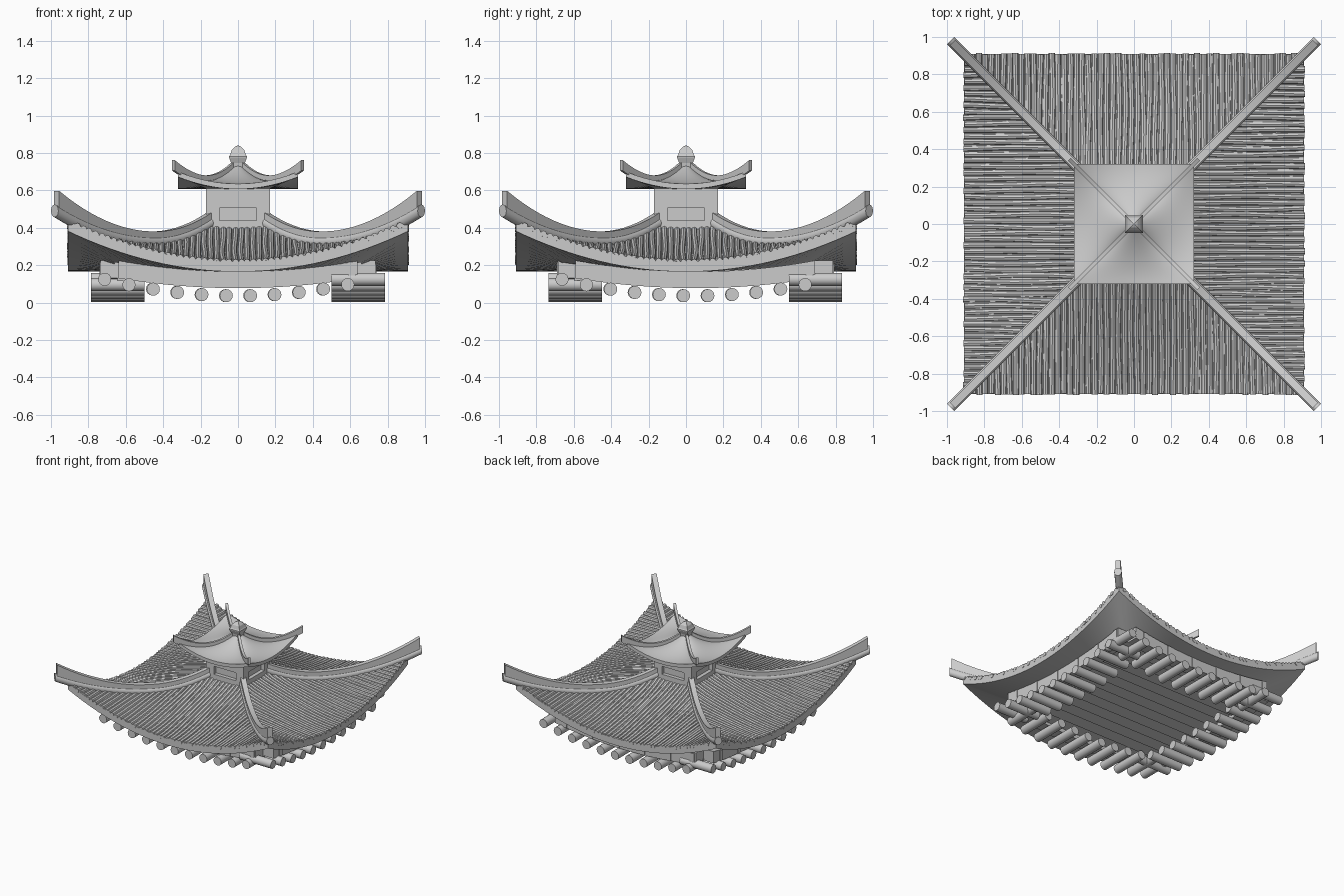
import bpy, bmesh, math, random
from mathutils import Matrix, Vector

if "Cube" in bpy.data.objects:
    bpy.data.objects.remove(bpy.data.objects["Cube"])

random.seed(4)
BASE_Y = 0.05  # the timber frame sits slightly behind the roof centre


def loft(bm, rows, k=0, dy=0):
    """Closed cross-sections joined into a capped solid, turned k quarter turns."""
    m = Matrix.Rotation(k * math.pi / 2, 3, 'Z')
    off = Vector((0, dy, 0))
    vs = [[bm.verts.new(m @ Vector(p) + off) for p in r] for r in rows]
    n = len(rows[0])
    for a, b in zip(vs, vs[1:]):
        for i in range(n):
            j = (i + 1) % n
            bm.faces.new((a[i], a[j], b[j], b[i]))
    bm.faces.new(vs[0])
    bm.faces.new(vs[-1])


def box(bm, x0, x1, y0, y1, z0, z1, k=0, dy=0):
    loft(bm, [[(x, y0, z0), (x, y1, z0), (x, y1, z1), (x, y0, z1)] for x in (x0, x1)], k, dy)


def finish(name, bm, smooth=True):
    bmesh.ops.recalc_face_normals(bm, faces=bm.faces)
    me = bpy.data.meshes.new(name)
    bm.to_mesh(me)
    bm.free()
    ob = bpy.data.objects.new(name, me)
    bpy.context.collection.objects.link(ob)
    if smooth:
        bpy.ops.object.select_all(action='DESELECT')
        ob.select_set(True)
        bpy.context.view_layer.objects.active = ob
        bpy.ops.object.shade_smooth_by_angle(angle=math.radians(35))
    return ob


# roof height functions: along the middle of a side, and along the hip
def low_mid(d):
    return 0.22 + 0.17 * max(0, (0.91 - d) / 0.74) ** 1.5


def low_hip(d):
    return 0.31 + (1.15 if d < 0.45 else 0.6) * (d - 0.45) ** 2


def up_mid(d):
    return 0.635 + 0.115 * max(0, (0.32 - d) / 0.32) ** 1.8


def up_hip(d):
    return 0.65 + (3.5 if d < 0.17 else 2.2) * (d - 0.17) ** 2


def height(mid, hip, d, s):
    return mid(d) + (hip(d) - mid(d)) * s * s


def roof(name, mid, hip, d0, d1, shell, band, soffit_d, soffit_z):
    """Curved top, eave band, and a soffit running inward to soffit_d."""
    bm = bmesh.new()
    ds = [d0 + (d1 - d0) * i / 14 for i in range(15)]
    inner = [d for d in ds if d < soffit_d - 0.005]
    for k in range(4):
        rows = []
        for i in range(33):
            s = -1 + i / 16
            h = [(d, height(mid, hip, d, s)) for d in ds]
            sec = h + [(d1, h[-1][1] - band), (soffit_d, soffit_z(s)),
                       (soffit_d, height(mid, hip, soffit_d, s) - shell)]
            sec += [(d, height(mid, hip, d, s) - shell) for d in reversed(inner)]
            rows.append([(s * d, -d, z) for d, z in sec])
        loft(bm, rows, k)
    finish(name, bm)


roof("main_roof", low_mid, low_hip, 0.14, 0.91, 0.02, 0.055, 0.66, lambda s: 0.165 + 0.05 * s * s)
roof("upper_roof", up_mid, up_hip, 0.004, 0.32, 0.01, 0.028, 0.165, lambda s: 0.608)

# slightly wavy tile rolls running down each side of the main roof
bm = bmesh.new()
N, R = 56, 0.0165
for k in range(4):
    for i in range(N):
        x = -0.893 + 1.786 * i / (N - 1)
        start, end = max(0.16, abs(x)), 0.91 + random.uniform(-0.004, 0.004)
        ph, amp = random.uniform(0, 6.3), random.uniform(0.001, 0.005)
        steps = max(2, int((end - start) / 0.06))
        rows = []
        for j in range(steps + 1):
            d = start + (end - start) * j / steps
            cx = x + amp * math.sin(9 * d + ph)
            cz = height(low_mid, low_hip, d, min(1, abs(cx) / d)) - 0.004
            rows.append([(cx + R * math.cos(a * math.pi / 4), -d, cz + R * math.sin(a * math.pi / 4))
                         for a in range(8)])
        loft(bm, rows, k)
finish("roof_tiles", bm)


def ridges(name, hip, d0, d1, section):
    """Four hip ridges; section(d) gives (sideways, up) points."""
    bm = bmesh.new()
    r = math.sqrt(0.5)
    for k in range(4):
        rows = []
        for i in range(25):
            d = d0 + (d1 - d0) * i / 24
            rows.append([(d + u * r, -d + u * r, hip(d) + v) for u, v in section(d)])
        loft(bm, rows, k)
    finish(name, bm)


ridges("ridge_rolls", low_hip, 0.15, 0.98, lambda d: [
    (0.028 * math.cos(a * math.pi / 6), 0.012 + 0.034 * math.sin(a * math.pi / 6)) for a in range(12)])


def fin(d):
    top = 0.07 + 0.055 * max(0, (d - 0.5) / 0.47) ** 1.8
    return [(-0.02, 0.02), (0.02, 0.02), (0.02, top), (-0.02, top)]


ridges("ridge_fins", low_hip, 0.145, 0.97, fin)
ridges("upper_ridges", up_hip, 0.03, 0.345,
       lambda d: [(-0.01, -0.012), (0.01, -0.012), (0.01, 0.03 + 0.1 * max(0, d - 0.2)),
                  (-0.01, 0.03 + 0.1 * max(0, d - 0.2))])

# tower body with a recessed window on each side
bm = bmesh.new()
box(bm, -0.14, 0.14, -0.14, 0.14, 0.36, 0.65)
for k in range(4):
    box(bm, -0.17, -0.1, -0.17, -0.139, 0.36, 0.645, k)
    box(bm, 0.1, 0.17, -0.17, -0.139, 0.36, 0.645, k)
    box(bm, -0.1, 0.1, -0.17, -0.139, 0.36, 0.44, k)
    box(bm, -0.1, 0.1, -0.17, -0.139, 0.505, 0.645, k)
finish("tower", bm, False)

# four-sided finial
bm = bmesh.new()
prof = [(0.03, 0.70), (0.036, 0.745), (0.048, 0.775), (0.048, 0.782), (0.042, 0.79),
        (0.034, 0.815), (0.018, 0.832), (0.002, 0.84)]
loft(bm, [[(-r, -r, z), (r, -r, z), (r, r, z), (-r, r, z)] for r, z in prof])
finish("finial", bm, False)


# sagging frame beams under the eaves, with thin straps
def beam_z(x):
    t = (x / 0.64) ** 2
    return 0.077 + 0.053 * t, 0.165 + 0.06 * t


bm = bmesh.new()
for k in range(4):
    rows = []
    for i in range(17):
        x = -0.64 + 0.08 * i
        b, t = beam_z(x)
        rows.append([(x, -0.735, b), (x, -0.64, b), (x, -0.64, t), (x, -0.735, t)])
    loft(bm, rows, k, BASE_Y)
    for x in (-0.55, -0.315, -0.075, 0.16, 0.395, 0.61):
        b, t = beam_z(x)
        box(bm, x - 0.018, x + 0.018, -0.741, -0.73, b + 0.003, t - 0.003, k, BASE_Y)
finish("frame_beams", bm)

# round log ends below the beams
bm = bmesh.new()
for k in range(4):
    for i in range(11):
        x = -0.713 + 0.13 * i
        z = 0.036 + 0.085 * (x / 0.7) ** 2
        loft(bm, [[(x + 0.035 * math.cos(a * math.pi / 8), y, z + 0.035 * math.sin(a * math.pi / 8))
                   for a in range(16)] for y in (-0.785, -0.5)], k, BASE_Y)
finish("eave_logs", bm)

# ceiling planks, each tipped a little
bm = bmesh.new()
for i in range(12):
    y0 = -0.645 + 0.1075 * i
    y1 = y0 + 0.1075
    loft(bm, [[(x, y0, 0.115), (x, y1, 0.13), (x, y1, 0.145), (x, y0, 0.13)] for x in (-0.645, 0.645)],
         0, BASE_Y)
finish("ceiling_planks", bm, False)
